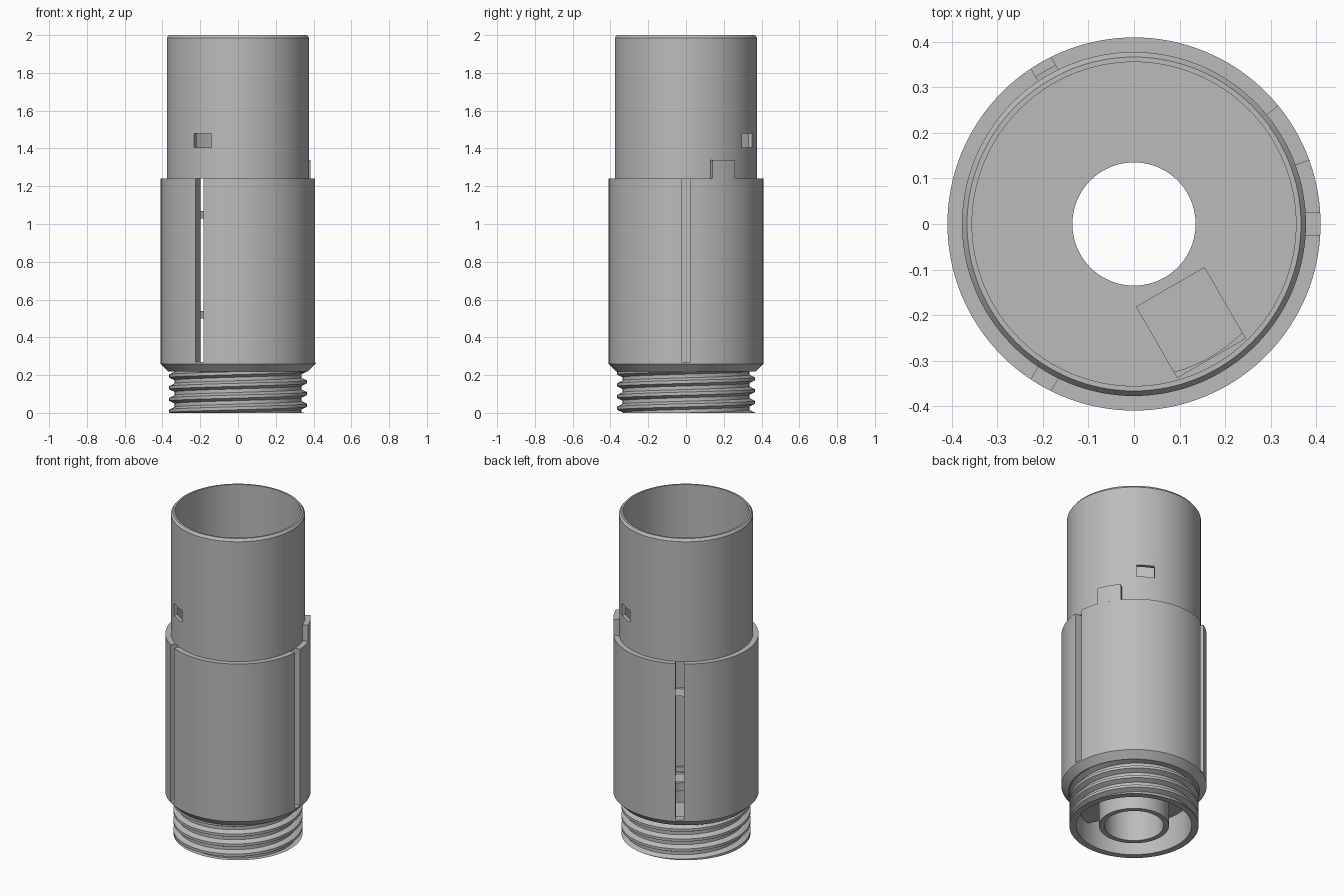
import bpy, bmesh, math
from mathutils import Matrix

cube = bpy.data.objects.get("Cube")
if cube:
    bpy.data.objects.remove(cube, do_unlink=True)

GREY = (0.5, 0.5, 0.5, 1.0)
grey = bpy.data.materials.new("plain grey")
grey.use_nodes = True
grey.diffuse_color = GREY
grey.node_tree.nodes["Principled BSDF"].inputs["Base Color"].default_value = GREY

SEGMENTS = 128


def finish(name, bm):
    bmesh.ops.remove_doubles(bm, verts=bm.verts, dist=1e-5)
    bmesh.ops.recalc_face_normals(bm, faces=bm.faces)
    mesh = bpy.data.meshes.new(name)
    bm.to_mesh(mesh)
    bm.free()
    mesh.materials.append(grey)
    obj = bpy.data.objects.new(name, mesh)
    bpy.context.collection.objects.link(obj)
    return obj


def select(obj):
    bpy.ops.object.select_all(action='DESELECT')
    obj.select_set(True)
    bpy.context.view_layer.objects.active = obj


def smooth(obj):
    select(obj)
    bpy.ops.object.shade_smooth_by_angle(angle=math.radians(25))


def lathe(name, profile):
    """Revolve a closed (radius, height) loop about z."""
    bm = bmesh.new()
    rings = []
    for i in range(SEGMENTS):
        a = math.tau * i / SEGMENTS
        rings.append([bm.verts.new((r * math.cos(a), r * math.sin(a), z)) for r, z in profile])
    n = len(profile)
    for i in range(SEGMENTS):
        p, q = rings[i], rings[(i + 1) % SEGMENTS]
        for k in range(n):
            m = (k + 1) % n
            bm.faces.new((p[k], q[k], q[m], p[m]))
    return finish(name, bm)


def radial_prism(name, angle, section, width):
    """Extrude a (radius, height) outline sideways, facing a given direction."""
    bm = bmesh.new()
    face = bm.faces.new([bm.verts.new((r, -width / 2, z)) for r, z in section])
    new = bmesh.ops.extrude_face_region(bm, geom=[face])["geom"]
    bmesh.ops.translate(bm, verts=[v for v in new if isinstance(v, bmesh.types.BMVert)],
                        vec=(0, width, 0))
    bm.transform(Matrix.Rotation(math.radians(angle), 4, 'Z'))
    return finish(name, bm)


def radial_box(name, angle, r0, r1, z0, z1, width):
    return radial_prism(name, angle, [(r0, z0), (r1, z0), (r1, z1), (r0, z1)], width)


def cut(obj, cutter):
    cutter.hide_render = True
    mod = obj.modifiers.new("cut", 'BOOLEAN')
    mod.operation = 'DIFFERENCE'
    mod.solver = 'EXACT'
    mod.object = cutter
    select(obj)
    bpy.ops.object.modifier_apply(modifier=mod.name)
    bpy.data.objects.remove(cutter, do_unlink=True)


# Body: upper tube, thicker sleeve, floor with a central pipe, hollow base
body = lathe("tube_body", [
    (0.135, 0.25), (0.135, 0.20), (0.167, 0.20), (0.167, 0), (0.197, 0), (0.197, 0.20),
    (0.325, 0.20), (0.325, 0), (0.336, 0), (0.336, 0.22), (0.37, 0.22), (0.409, 0.26),
    (0.409, 1.24), (0.377, 1.24), (0.377, 1.985), (0.366, 2), (0.355, 2), (0.355, 0.25)])

# Three long slots through the sleeve
for angle in (0, 120, 240):
    cut(body, radial_box("slot_cutter", angle, 0.33, 0.45, 0.27, 1.24, 0.05))

# Two small windows in the upper tube
for angle in (60, 240):
    cut(body, radial_box("window_cutter", angle, 0.32, 0.42, 1.405, 1.48, 0.105))

# Square recess in the floor
cut(body, radial_box("recess_cutter", -60, 0.16, 0.339, 0.215, 0.3, 0.172))
smooth(body)

# Block under the recess
radial_box("recess_block", -60, 0.18, 0.32, 0.13, 0.205, 0.19)

# Catches bridging one slot
for z in (1.03, 0.50):
    radial_prism("slot_catch", 120,
                 [(0.355, z), (0.355, z + 0.04), (0.375, z + 0.04), (0.388, z)], 0.05)

# Raised tab on the sleeve's upper edge
bm = bmesh.new()
STEPS = 8
loops = []
for i in range(STEPS + 1):
    a = math.radians(20 + 19.5 * i / STEPS)
    loops.append([bm.verts.new((r * math.cos(a), r * math.sin(a), z))
                  for r, z in ((0.374, 1.235), (0.409, 1.235), (0.409, 1.34), (0.374, 1.34))])
for p, q in zip(loops, loops[1:]):
    for k in range(4):
        m = (k + 1) % 4
        bm.faces.new((p[k], q[k], q[m], p[m]))
bm.faces.new(loops[0])
bm.faces.new(loops[-1])
smooth(finish("locating_tab", bm))

# Screw thread: one helical tooth profile, trimmed flat at both ends
PITCH, TOP = 0.062, 0.22
TOOTH = [(0, 0.336), (0.3, 0.336), (0.52, 0.364), (0.78, 0.364)]
bm = bmesh.new()
columns = []
for i in range(SEGMENTS + 1):
    turn = i / SEGMENTS
    a = math.tau * turn
    column = []
    for k in range(-2, 5):
        for f, r in TOOTH:
            z = min(max((k + f + turn) * PITCH, 0), TOP)
            column.append(bm.verts.new((r * math.cos(a), r * math.sin(a), z)))
    columns.append(column)
for p, q in zip(columns, columns[1:]):
    for k in range(len(p) - 1):
        bm.faces.new((p[k], q[k], q[k + 1], p[k + 1]))
bmesh.ops.dissolve_degenerate(bm, edges=bm.edges, dist=1e-5)
smooth(finish("screw_thread", bm))
